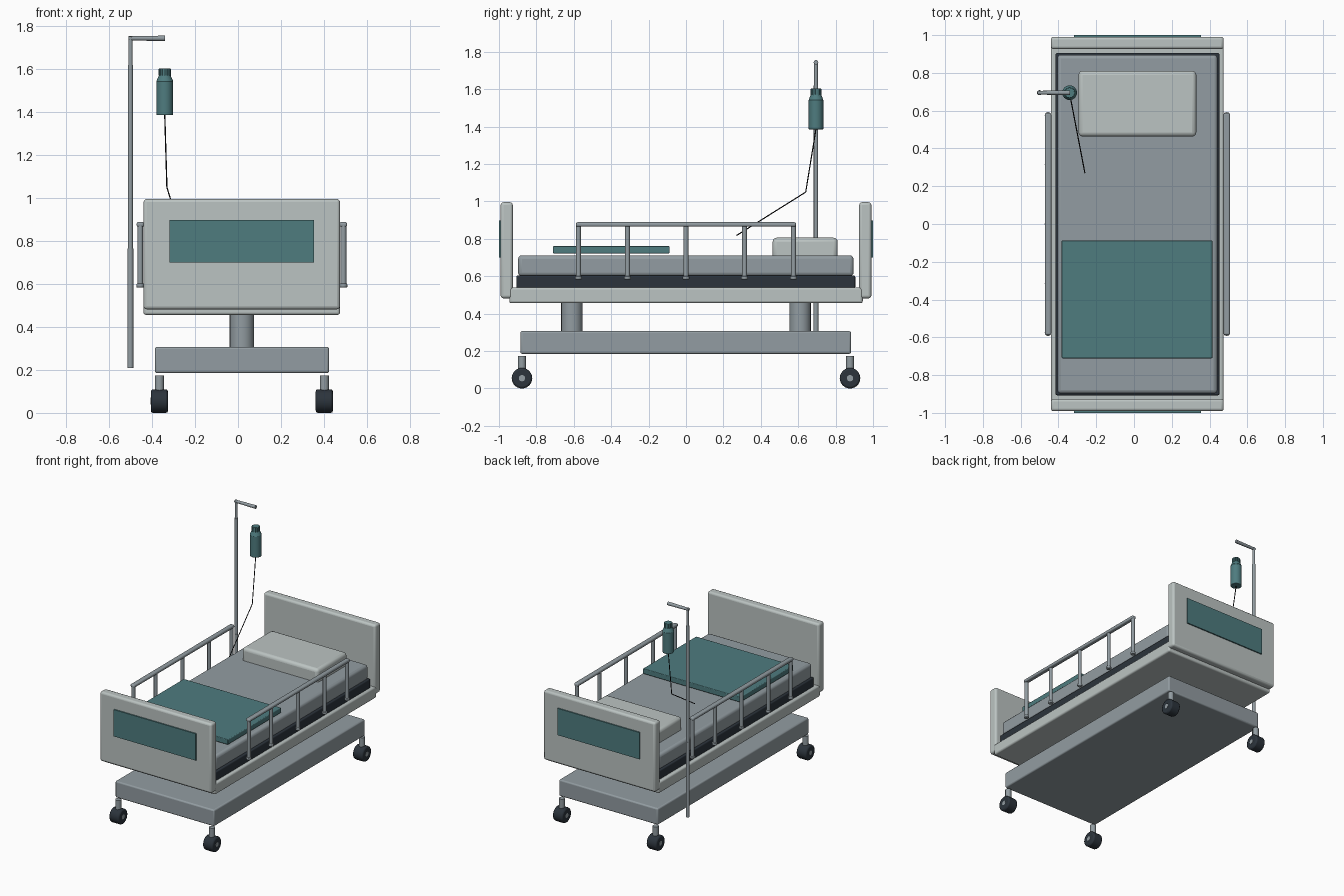
import bpy, math
from mathutils import Vector

if "Cube" in bpy.data.objects:
    bpy.data.objects.remove(bpy.data.objects["Cube"])

CX = 0.018  # centre line of the bed


def material(name, rgb):
    m = bpy.data.materials.new(name)
    m.diffuse_color = (*rgb, 1)
    m.use_nodes = True
    m.node_tree.nodes["Principled BSDF"].inputs["Base Color"].default_value = m.diffuse_color
    return m


LIGHT = material("pale_grey", (0.50, 0.55, 0.54))
GREY = material("steel_grey", (0.29, 0.335, 0.36))
TEAL = material("teal", (0.077, 0.20, 0.212))
DARK = material("charcoal", (0.025, 0.034, 0.045))
BLACK = material("black", (0.006, 0.006, 0.007))


def finish(ob, name, mat, smooth=True):
    ob.name = name
    ob.data.materials.append(mat)
    if smooth:
        bpy.ops.object.select_all(action='DESELECT')
        ob.select_set(True)
        bpy.context.view_layer.objects.active = ob
        bpy.ops.object.shade_smooth_by_angle(angle=math.radians(35))
    return ob


def box(name, x, y, z, mat, bevel=0.0, segments=3):
    """Box from (min, max) pairs, with rounded edges."""
    bpy.ops.mesh.primitive_cube_add(size=1)
    ob = bpy.context.object
    size = [b - a for a, b in (x, y, z)]
    mid = [(a + b) / 2 for a, b in (x, y, z)]
    for v in ob.data.vertices:
        v.co = [c * s for c, s in zip(v.co, size)]
    ob.location = mid
    if bevel:
        m = ob.modifiers.new("round", 'BEVEL')
        m.width, m.segments = bevel, segments
    return finish(ob, name, mat, bool(bevel))


def rod(name, a, b, r, mat, sides=16, r2=None, bevel=0.0):
    """Cylinder or cone running from a to b."""
    a, b = Vector(a), Vector(b)
    bpy.ops.mesh.primitive_cone_add(vertices=sides, radius1=r, radius2=r if r2 is None else r2,
                                    depth=(b - a).length, location=(a + b) / 2)
    ob = bpy.context.object
    ob.rotation_euler = (b - a).to_track_quat('Z', 'Y').to_euler()
    if bevel:
        m = ob.modifiers.new("round", 'BEVEL')
        m.width, m.segments, m.limit_method = bevel, 2, 'ANGLE'
    return finish(ob, name, mat)


# Bed frame, mattress and bedding
box("base", (-0.387, 0.424), (-0.885, 0.882), (0.185, 0.307), GREY, 0.010)
box("bed_frame", (-0.44, 0.475), (-0.945, 0.945), (0.456, 0.54), LIGHT, 0.012)
box("mattress_base", (-0.415, 0.452), (-0.907, 0.905), (0.535, 0.605), DARK, 0.008)
box("mattress", (-0.406, 0.442), (-0.898, 0.896), (0.60, 0.712), GREY, 0.02)
box("pillow", (-0.294, 0.33), (0.463, 0.811), (0.69, 0.806), LIGHT, 0.022)
box("blanket", (-0.383, 0.415), (-0.711, -0.088), (0.722, 0.761), TEAL, 0.005)

for s, end in ((-1, "foot"), (1, "head")):
    # End board with coloured panel
    ys = sorted((s * 0.926, s * 0.991))
    box(end + "_board", (-0.44, 0.475), ys, (0.482, 0.996), LIGHT, 0.015)
    box(end + "_panel", (-0.318, 0.354), sorted((s * 0.9905, s)), (0.70, 0.898), TEAL)
    # Lifting column
    rod(end + "_column", (CX, s * 0.61, 0.295), (CX, s * 0.61, 0.47), 0.057, GREY, 24)
    # Casters
    for t, side in ((-1, "left"), (1, "right")):
        x, y = CX + t * 0.384, s * 0.877
        tag = f"{end}_{side}_"
        rod(tag + "stem", (x, y, 0.09), (x, y, 0.174), 0.021, GREY)
        rod(tag + "wheel", (x - 0.040, y, 0.055), (x + 0.040, y, 0.055), 0.055, DARK, 24, bevel=0.010)
        rod(tag + "hub", (x - 0.041, y, 0.055), (x + 0.041, y, 0.055), 0.017, GREY, 12)

# Side rails
for t, side in ((-1, "left"), (1, "right")):
    x = CX + t * 0.473
    box(side + "_rail_bar", (x - 0.017, x + 0.017), (-0.588, 0.588), (0.865, 0.889), GREY, 0.009)
    for i, y in enumerate((-0.575, -0.313, 0, 0.313, 0.575)):
        rod(f"{side}_rail_post_{i}", (x, y, 0.585), (x, y, 0.875), 0.0135, GREY, 12)
        rod(f"{side}_rail_foot_{i}", (x, y, 0.583), (x, y, 0.602), 0.018, GREY, 12, bevel=0.004)

# Drip stand
Y = 0.695
rod("pole_lower", (-0.501, Y, 0.208), (-0.501, Y, 0.765), 0.0135, GREY)
rod("pole_middle", (-0.501, Y, 0.765), (-0.501, Y, 1.62), 0.012, GREY)
rod("pole_upper", (-0.501, Y, 1.62), (-0.501, Y, 1.752), 0.010, GREY)
rod("pole_arm", (-0.511, Y, 1.744), (-0.34, Y, 1.744), 0.010, GREY, r2=0.0125)

# Drip bottle: body, shoulder, ribbed cap
BX = -0.341
rod("bottle_body", (BX, Y, 1.386), (BX, Y, 1.545), 0.039, TEAL, 24, bevel=0.003)
rod("bottle_shoulder", (BX, Y, 1.545), (BX, Y, 1.572), 0.039, TEAL, 24, r2=0.027)
rod("bottle_cap", (BX, Y, 1.57), (BX, Y, 1.604), 0.026, TEAL, 16)
for i in range(12):
    a = i * math.tau / 12
    px, py = BX + 0.026 * math.cos(a), Y + 0.026 * math.sin(a)
    rod(f"cap_rib_{i}", (px, py, 1.57), (px, py, 1.602), 0.004, TEAL, 6)

# Drip tube
path = [(BX, Y, 1.388), (-0.331, 0.64, 1.05), (-0.26, 0.27, 0.818)]
for i in range(2):
    rod(f"drip_tube_{i}", path[i], path[i + 1], 0.003, BLACK, 8)
